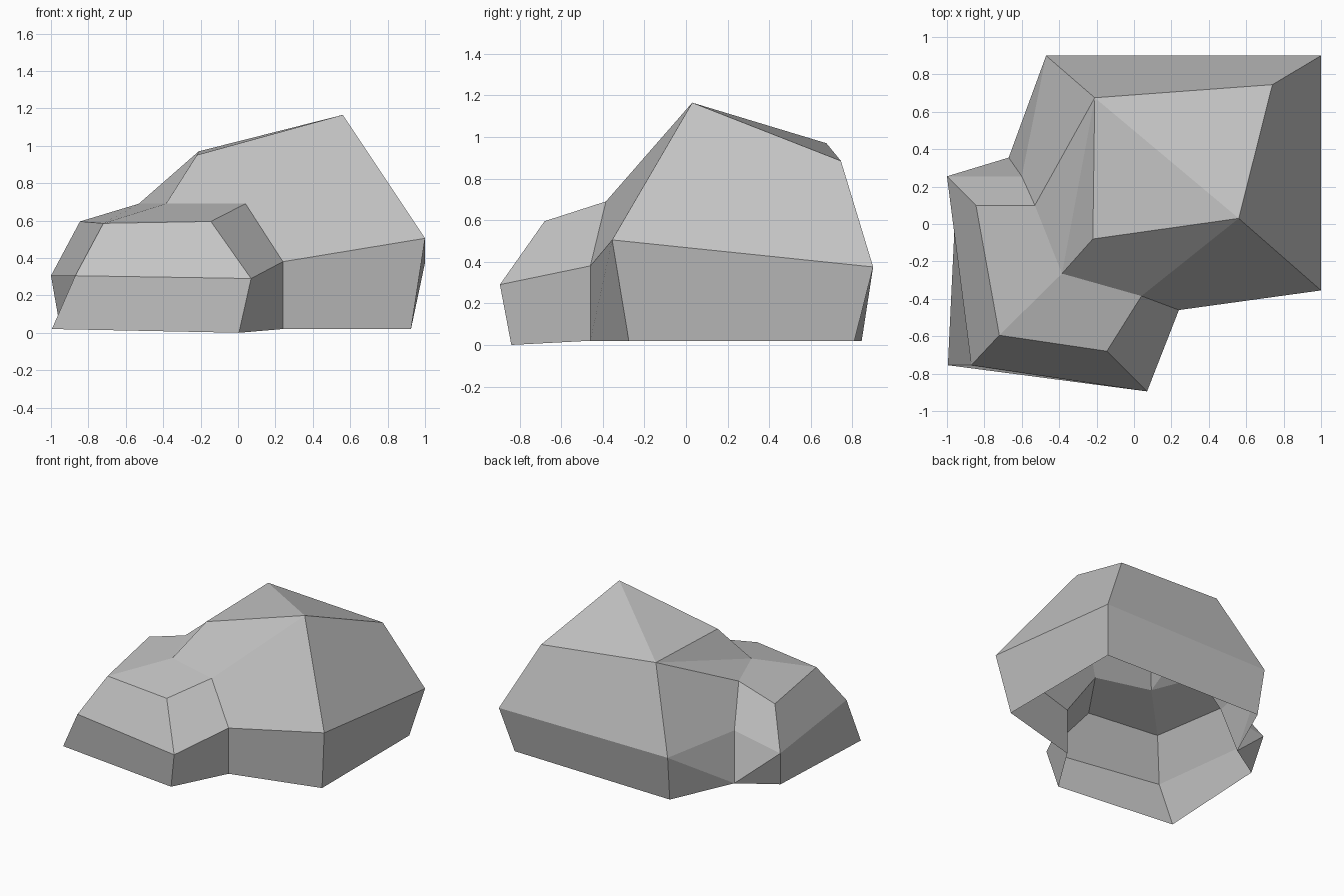
import bpy
import bmesh

if "Cube" in bpy.data.objects:
    bpy.data.objects.remove(bpy.data.objects["Cube"], do_unlink=True)

# One stone colour
stone = bpy.data.materials.new("stone_grey")
stone.use_nodes = True
grey = (0.55, 0.55, 0.55, 1.0)
stone.diffuse_color = grey
stone.node_tree.nodes["Principled BSDF"].inputs["Base Color"].default_value = grey

# Columns around the rock, counter-clockwise: ground, girdle and shoulder points
columns = [
    ((0.005, -0.84, 0.0), (0.07, -0.895, 0.29), (-0.145, -0.68, 0.595)),   # low lobe, front
    ((0.24, -0.46, 0.02), (0.24, -0.46, 0.38), (0.04, -0.385, 0.69)),      # front notch
    ((0.925, -0.275, 0.02), (1.0, -0.355, 0.505), (0.56, 0.03, 1.165)),    # peak
    ((0.925, 0.81, 0.02), (1.0, 0.9, 0.375), (0.74, 0.745, 0.885)),        # back corner
    ((-0.45, 0.845, 0.02), (-0.47, 0.9, 0.375), (-0.21, 0.675, 0.97)),     # back corner
    ((-0.67, 0.355, 0.02), (-0.6, 0.255, 0.38), (-0.53, 0.10, 0.69)),      # side notch
    ((-0.95, 0.18, 0.02), (-1.0, 0.255, 0.305), (-0.845, 0.10, 0.595)),    # low lobe, back
    ((-0.995, -0.755, 0.02), (-0.87, -0.755, 0.305), (-0.72, -0.595, 0.585)),  # low lobe, corner
]

bm = bmesh.new()
rings = [[bm.verts.new(c[level]) for c in columns] for level in range(3)]

# Two bands of walls; the quads beside the side notch fold along a set diagonal
for level in range(2):
    low, high = rings[level], rings[level + 1]
    for i in range(len(columns)):
        j = (i + 1) % len(columns)
        a, b, c, d = low[i], low[j], high[j], high[i]
        if level == 0 and i == 4:
            bm.faces.new((a, b, d))
            bm.faces.new((b, c, d))
        elif level == 0 and i == 5:
            bm.faces.new((a, b, c))
            bm.faces.new((a, c, d))
        else:
            bm.faces.new((a, b, c, d))

# Crown: the valley and ridge points join the shoulder ring
lobe_front, notch, peak, back_l, back_r, side, lobe_back, lobe_corner = rings[2]
valley = bm.verts.new((-0.385, -0.265, 0.69))
ridge = bm.verts.new((-0.22, -0.08, 0.95))
for face in (
    (peak, back_l, back_r),
    (peak, back_r, ridge),
    (peak, ridge, valley, notch),
    (back_r, valley, ridge),
    (back_r, side, valley),
    (side, lobe_back, lobe_corner, valley),
    (valley, lobe_corner, lobe_front, notch),
):
    bm.faces.new(face)

# Flat-shaded rock, open underneath
mesh = bpy.data.meshes.new("rock")
bm.to_mesh(mesh)
bm.free()
mesh.materials.append(stone)
rock = bpy.data.objects.new("rock", mesh)
bpy.context.collection.objects.link(rock)
